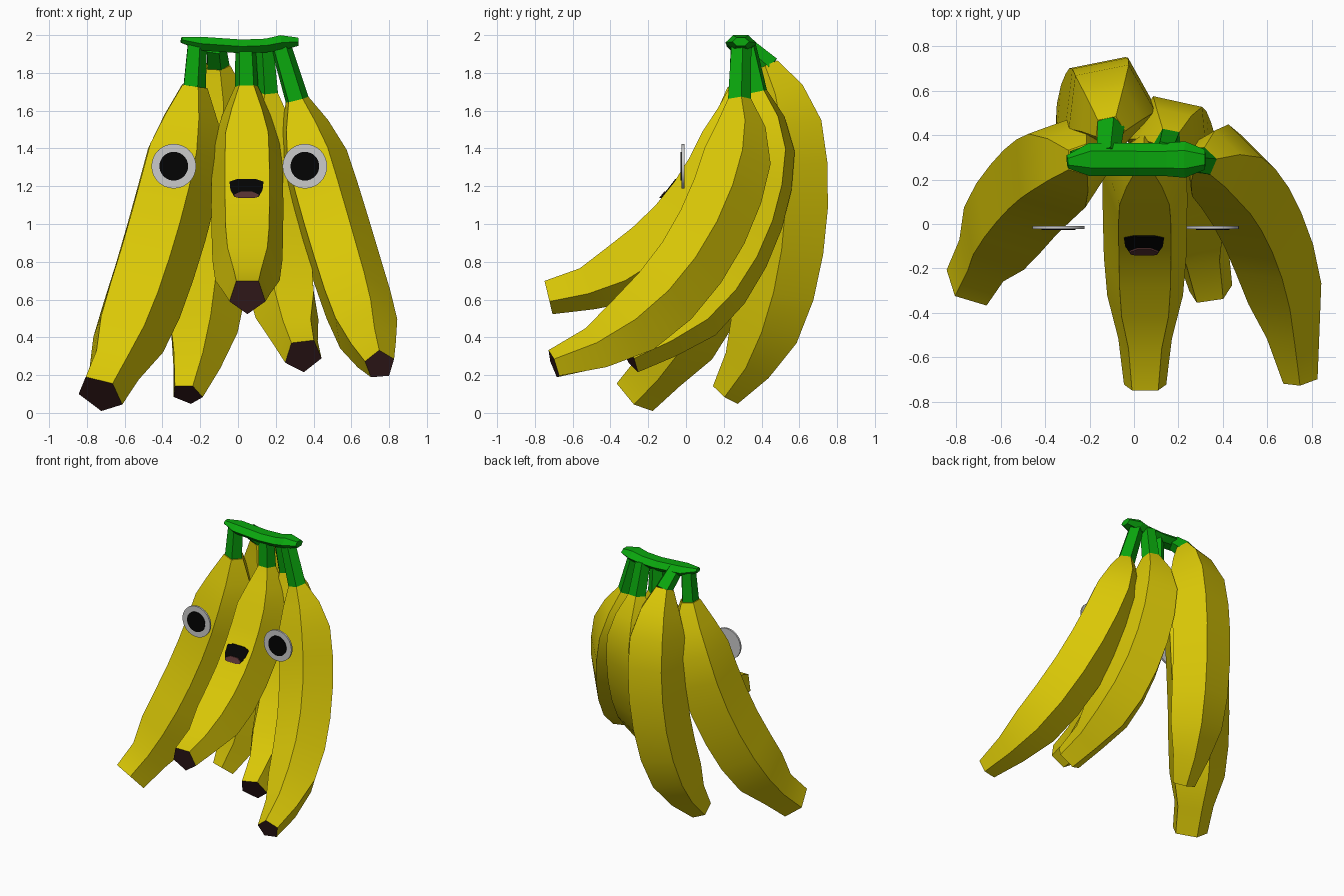
import bpy
import bmesh
import math
from mathutils import Vector
from mathutils.bvhtree import BVHTree
from mathutils.geometry import interpolate_bezier

if "Cube" in bpy.data.objects:
    bpy.data.objects.remove(bpy.data.objects["Cube"], do_unlink=True)


def make_material(name, rgb):
    mat = bpy.data.materials.new(name)
    mat.use_nodes = True
    mat.diffuse_color = (*rgb, 1)
    mat.node_tree.nodes["Principled BSDF"].inputs["Base Color"].default_value = (*rgb, 1)
    return mat


YELLOW = make_material("peel_yellow", (0.70, 0.575, 0.002))
GREEN = make_material("stem_green", (0.003, 0.38, 0.004))
BROWN = make_material("tip_brown", (0.036, 0.011, 0.012))
WHITE = make_material("eye_white", (0.6, 0.6, 0.6))
BLACK = make_material("pupil_black", (0.001, 0.001, 0.001))
TONGUE = make_material("tongue_brown", (0.09, 0.03, 0.03))


def finish(name, bm, materials, smooth=False):
    """Turn a bmesh into a linked object with its materials."""
    bmesh.ops.recalc_face_normals(bm, faces=bm.faces)
    mesh = bpy.data.meshes.new(name)
    bm.to_mesh(mesh)
    bm.free()
    for mat in materials:
        mesh.materials.append(mat)
    obj = bpy.data.objects.new(name, mesh)
    bpy.context.collection.objects.link(obj)
    if smooth:
        bpy.ops.object.select_all(action="DESELECT")
        obj.select_set(True)
        bpy.context.view_layer.objects.active = obj
        bpy.ops.object.shade_smooth_by_angle(angle=math.radians(30))
    return obj


def loft(name, path, radii, materials, facing, sides=5, squash=1.0, smooth=False):
    """Sweep a polygon along a path; one flat side looks towards facing."""
    bm = bmesh.new()
    path = [Vector(p) for p in path]
    rings = []
    for i, (point, radius) in enumerate(zip(path, radii)):
        tangent = (path[min(i + 1, len(path) - 1)] - path[max(i - 1, 0)]).normalized()
        normal = Vector(facing)
        normal = (normal - tangent * normal.dot(tangent)).normalized()
        side = tangent.cross(normal)
        ring = []
        for k in range(sides):
            a = (k + 0.5) * math.tau / sides
            offset = normal * math.cos(a) * squash + side * math.sin(a)
            ring.append(bm.verts.new(point + offset * radius))
        rings.append(ring)
    for low, high in zip(rings, rings[1:]):
        for k in range(sides):
            n = (k + 1) % sides
            bm.faces.new((low[k], low[n], high[n], high[k]))
    bm.faces.new(rings[0])
    end = bm.faces.new(rings[-1])
    end.material_index = len(materials) - 1
    return finish(name, bm, materials, smooth)


# Bananas: bezier control points, thickness, tip radius, flat side direction, stem top
PROFILE = (0.33, 0.7, 0.98, 1.02, 1.03, 1.02, 1, 0.92, 0.65)
BANANAS = {
    "right": ([(-0.235, 0.29, 1.73), (-0.29, 0.33, 1.26), (-0.52, 0.13, 0.46),
               (-0.73, -0.27, 0.1)], 0.225, 0.13, (-0.3, -1, 0), (-0.22, 0.29, 1.95)),
    "middle": ([(0.045, 0.29, 1.73), (0.05, 0.285, 1.32), (0.05, -0.1, 0.71),
                (0.05, -0.73, 0.62)], 0.195, 0.1, (0, -1, 0), (0.04, 0.29, 1.94)),
    "left": ([(0.31, 0.28, 1.66), (0.405, 0.34, 1.28), (0.66, 0.01, 0.42),
              (0.75, -0.7, 0.255)], 0.195, 0.082, (-0.12, -1, 0), (0.22, 0.29, 1.96)),
    "inner_left": ([(0.155, 0.37, 1.7), (0.15, 0.485, 1.31), (0.22, 0.29, 0.56),
                    (0.345, -0.305, 0.305)], 0.196, 0.103, (0.22, 1, 0), (0.14, 0.32, 1.94)),
    "rear": ([(-0.11, 0.425, 1.84), (-0.1, 0.64, 1.47), (-0.14, 0.6, 0.52),
              (-0.27, 0.21, 0.1)], 0.213, 0.085, (-0.2, 1, 0), (-0.12, 0.31, 1.94)),
}
bananas = {}
for label, (controls, thickness, tip, facing, top) in BANANAS.items():
    p0, h0, h1, p1 = (Vector(c) for c in controls)
    path = interpolate_bezier(p0, h0, h1, p1, len(PROFILE) + 1)
    radii = [r * thickness for r in PROFILE] + [tip]
    bananas[label] = loft(label + "_banana", path, radii, [YELLOW, BROWN], facing, smooth=True)
    top = Vector(top)
    root = p0 + (p0 - top).normalized() * 0.02
    loft(label + "_stem", [root, top], (0.066, 0.056), [GREEN], facing)

# Crown joining the stems
loft("crown", [(-0.3, 0.28, 1.975), (-0.2, 0.29, 1.955), (0.02, 0.29, 1.94),
               (0.15, 0.29, 1.945), (0.23, 0.29, 1.96), (0.32, 0.29, 1.965)],
     (0.03, 0.075, 0.075, 0.075, 0.082, 0.045), [GREEN], (0, 0, 1), sides=6, squash=0.56)


def disc(name, x, y, radius, depth, mat):
    bm = bmesh.new()
    bmesh.ops.create_cone(bm, cap_ends=True, segments=32, radius1=radius,
                          radius2=radius, depth=depth)
    obj = finish(name, bm, [mat], smooth=True)
    obj.location = (x, y, 1.306)
    obj.rotation_euler.x = math.pi / 2


# Eyes
for label, x in (("right", -0.34), ("left", 0.354)):
    disc(label + "_eye", x, -0.016, 0.118, 0.014, WHITE)
    disc(label + "_pupil", x, -0.024, 0.076, 0.008, BLACK)

# Mouth and tongue, laid on the skin of the middle banana
skin = bananas["middle"].data
SURFACE = BVHTree.FromPolygons([v.co for v in skin.vertices],
                               [p.vertices for p in skin.polygons])


def face_plate(name, half, lift, mat):
    """Thin mirrored plate resting on the banana's front."""
    bm = bmesh.new()
    verts = []
    for x, z in half + [(-x, z) for x, z in reversed(half)]:
        hit = SURFACE.ray_cast(Vector((0.045 + x, -2, z)), Vector((0, 1, 0)))[0]
        verts.append(bm.verts.new(hit - Vector((0, lift, 0))))
    face = bm.faces.new(verts)
    made = bmesh.ops.extrude_face_region(bm, geom=[face])["geom"]
    bmesh.ops.translate(bm, vec=(0, 0.009, 0),
                        verts=[v for v in made if isinstance(v, bmesh.types.BMVert)])
    finish(name, bm, [mat])


face_plate("mouth", [(0.05, 1.238), (0.09, 1.225), (0.085, 1.18), (0.065, 1.145),
                     (0.04, 1.138)], 0.005, BLACK)
face_plate("tongue", [(0.03, 1.172), (0.066, 1.155), (0.06, 1.143),
                      (0.04, 1.138)], 0.012, TONGUE)
